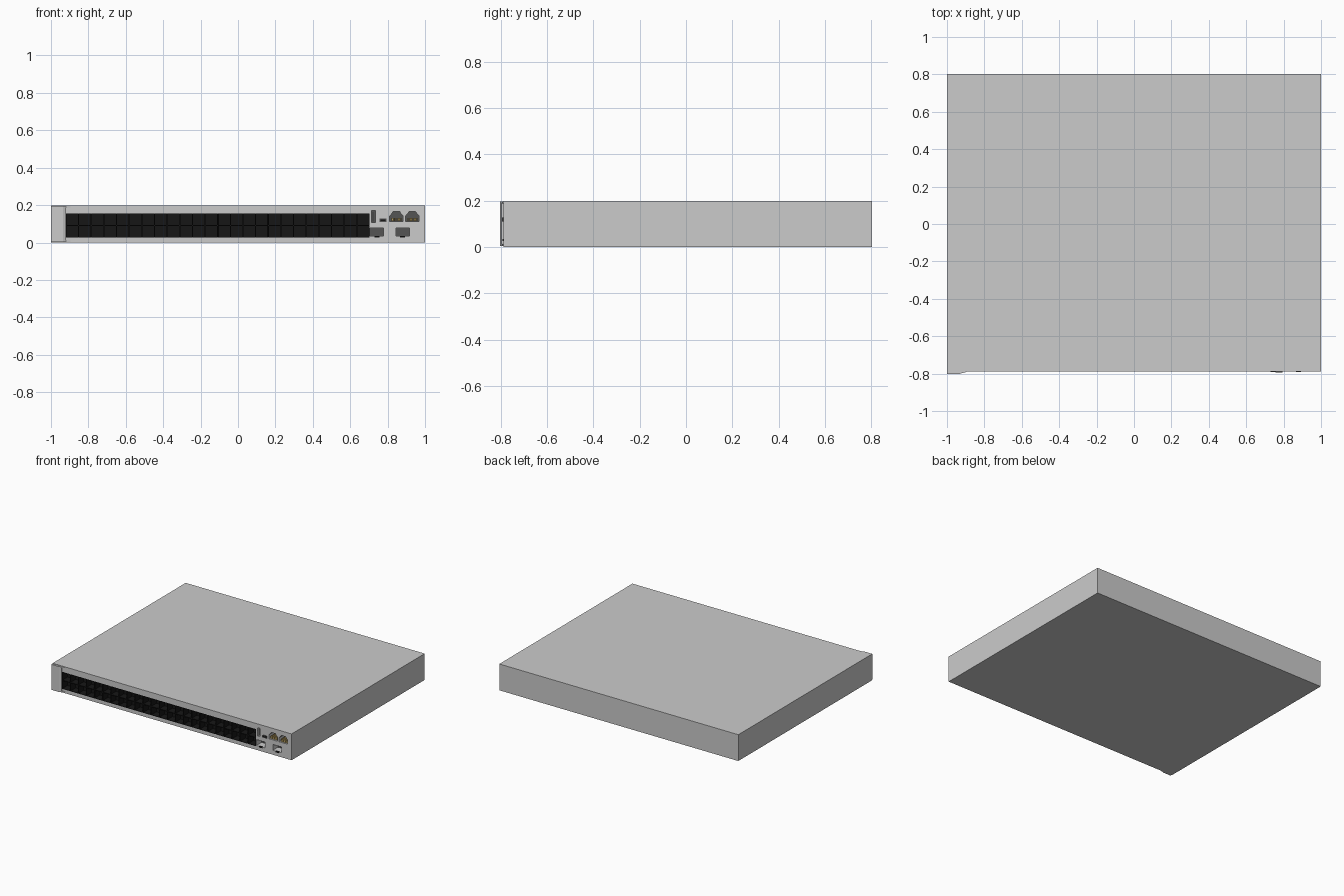
import bpy, bmesh
from mathutils import Matrix, Vector
from math import pi

if "Cube" in bpy.data.objects:
    bpy.data.objects.remove(bpy.data.objects["Cube"])

FRONT, BACK, TOP = -0.788, 0.803, 0.199


def material(name, rgb):
    m = bpy.data.materials.new(name)
    m.diffuse_color = (*rgb, 1)
    m.use_nodes = True
    m.node_tree.nodes["Principled BSDF"].inputs["Base Color"].default_value = m.diffuse_color
    return m


BLACK = material("black", (0.008, 0.008, 0.008))
DARK = material("dark_metal", (0.09, 0.09, 0.09))
GOLD = material("gold", (0.5, 0.36, 0.12))


def finish(name, bm, mat=None):
    me = bpy.data.meshes.new(name)
    bm.to_mesh(me)
    bm.free()
    ob = bpy.data.objects.new(name, me)
    bpy.context.collection.objects.link(ob)
    if mat:
        me.materials.append(mat)
    return ob


def prism(bm, pts, vec, liner=False):
    """Extrude a polygon along vec; a liner is open at its start and faces inward."""
    start = bm.faces.new([bm.verts.new(p) for p in pts])
    ext = bmesh.ops.extrude_face_region(bm, geom=[start], use_keep_orig=True)
    vs = [g for g in ext["geom"] if isinstance(g, bmesh.types.BMVert)]
    bmesh.ops.translate(bm, verts=vs, vec=vec)
    bmesh.ops.recalc_face_normals(bm, faces=bm.faces)
    if liner:
        bmesh.ops.delete(bm, geom=[start], context='FACES_ONLY')
        bmesh.ops.reverse_faces(bm, faces=bm.faces)


def box(name, x0, x1, y0, y1, z0, z1, mat=None):
    bm = bmesh.new()
    prism(bm, [(x0, y0, z0), (x1, y0, z0), (x1, y0, z1), (x0, y0, z1)], (0, y1 - y0, 0))
    return finish(name, bm, mat)


cutters = []


def socket(name, pts, depth, mat):
    """Pocket in the front panel with a coloured liner."""
    bm = bmesh.new()
    prism(bm, [(x, FRONT, z) for x, z in pts], (0, depth, 0), liner=True)
    finish(name, bm, mat)
    cutters.append((pts, depth))


def rect(x0, x1, z0, z1):
    return [(x0, z0), (x1, z0), (x1, z1), (x0, z1)]


# Main case
case = box("case", -1, 1, FRONT, BACK, 0, TOP)

# Port bank: two rows of cages
X0, X1, Z0, Z1 = -0.92, 0.703, 0.027, 0.155
bm = bmesh.new()
place = (Matrix.Translation(((X0 + X1) / 2, FRONT, (Z0 + Z1) / 2))
         @ Matrix.Rotation(pi / 2, 4, 'X') @ Matrix.Diagonal((X1 - X0, Z1 - Z0, 1, 1)))
bmesh.ops.create_grid(bm, x_segments=24, y_segments=2, size=0.5, matrix=place)
cells = bm.faces[:]
bmesh.ops.inset_individual(bm, faces=cells, thickness=0.004)
bmesh.ops.inset_individual(bm, faces=cells, thickness=0.0002, depth=-0.06)
finish("port_bank", bm, BLACK)
cutters.append((rect(X0, X1, Z0, Z1), 0.08))

# Network jacks with stepped tops and gold contacts
for i, x in enumerate((0.847, 0.932)):
    half = [(0.036, 0.112), (0.036, 0.142), (0.024, 0.155), (0.018, 0.165)]
    pts = [(x + a, z) for a, z in half] + [(x - a, z) for a, z in reversed(half)]
    socket(f"network_jack_{i}", pts, 0.06, DARK)
    for k in range(8):
        cx = x - 0.0245 + 0.007 * k
        box(f"jack_contact_{i}_{k}", cx - 0.0025, cx + 0.0025,
            FRONT + 0.008, FRONT + 0.055, 0.114, 0.132, GOLD)

# Lower module sockets with a latch tab
for i, x in enumerate((0.743, 0.880)):
    socket(f"module_socket_{i}", rect(x - 0.036, x + 0.036, 0.034, 0.078), 0.06, DARK)
    box(f"socket_latch_{i}", x - 0.014, x + 0.014, FRONT - 0.003, FRONT + 0.01,
        0.026, 0.035, BLACK)

# Upright service socket with its tongue
socket("service_socket", rect(0.714, 0.736, 0.107, 0.17), 0.05, DARK)
box("service_tongue", 0.718, 0.725, FRONT + 0.004, FRONT + 0.049, 0.113, 0.164)

# Small console connector standing just proud of the panel
box("console_connector", 0.757, 0.794, FRONT - 0.005, FRONT + 0.01, 0.110, 0.128, DARK)
box("console_opening", 0.762, 0.789, FRONT - 0.006, FRONT - 0.004, 0.115, 0.123, BLACK)

# Cut the pockets out of the case
bm = bmesh.new()
for pts, depth in cutters:
    prism(bm, [(x, FRONT - 0.02, z) for x, z in pts], (0, depth + 0.021, 0))
cutter = finish("pocket_cutter", bm)
mod = case.modifiers.new("pockets", 'BOOLEAN')
mod.object = cutter
mod.solver = 'EXACT'
bpy.context.view_layer.objects.active = case
bpy.ops.object.modifier_apply(modifier=mod.name)
bpy.data.objects.remove(cutter)

# Left end cover: raised plate with sloping lips above and below the ports
bm = bmesh.new()
plate = [(-1, FRONT), (-1, -0.803), (-0.935, -0.803), (-0.92, -0.797), (-0.92, FRONT)]
prism(bm, [(x, y, 0.004) for x, y in plate], (0, 0, 0.192))
finish("end_cover", bm)
lip = [(-0.92, FRONT), (-0.92, -0.797), (-0.895, -0.791), (-0.895, FRONT)]
for name, z in (("lower_lip", 0.004), ("upper_lip", 0.188)):
    bm = bmesh.new()
    prism(bm, [(x, y, z) for x, y in lip], (0, 0, 0.008))
    finish(name, bm)
